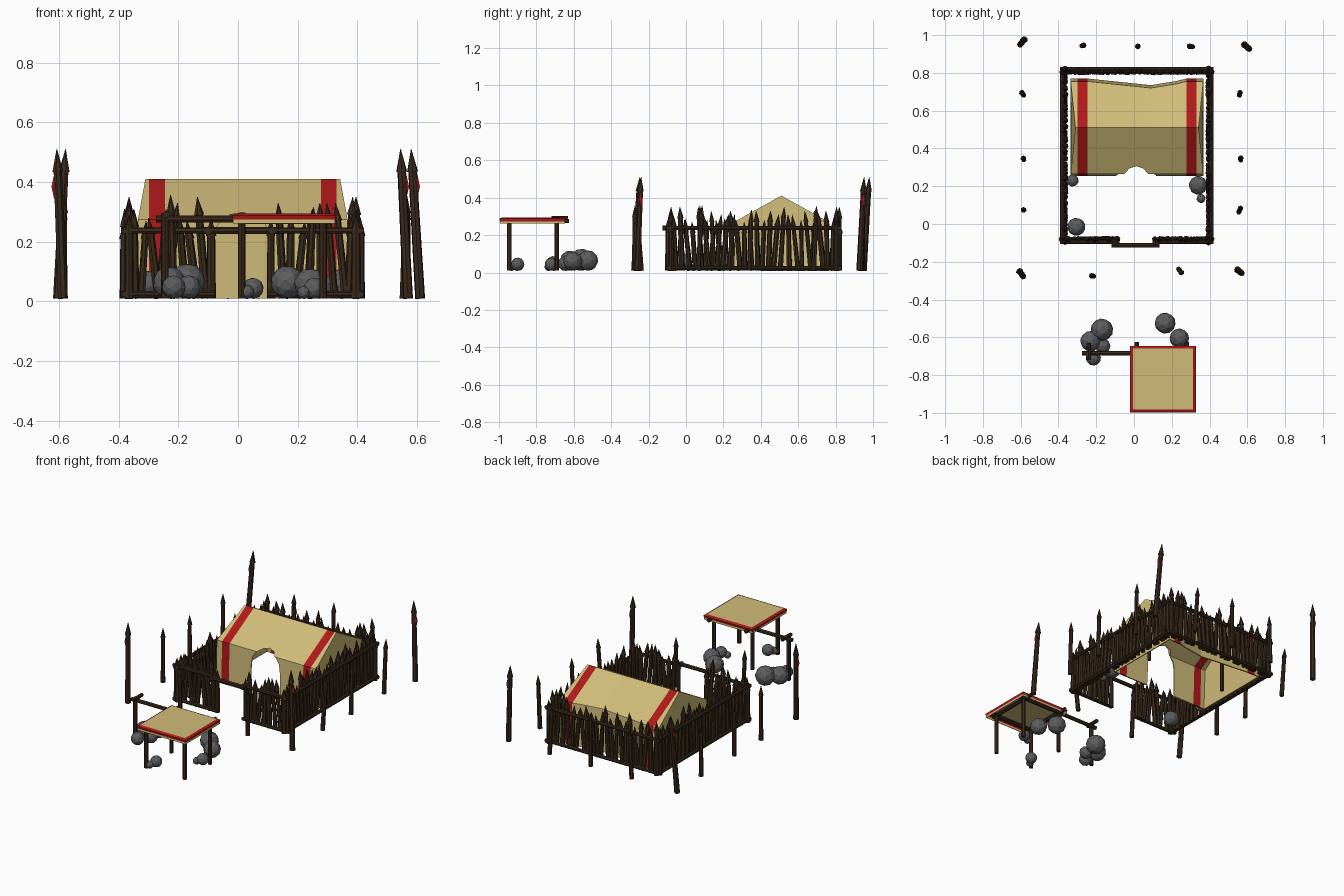
import bpy, bmesh, random
from math import sin, cos, pi
from mathutils import Vector, Matrix, Euler

if "Cube" in bpy.data.objects:
    bpy.data.objects.remove(bpy.data.objects["Cube"])

random.seed(7)


def mat(name, rgb):
    m = bpy.data.materials.new(name)
    m.diffuse_color = (*rgb, 1)
    m.use_nodes = True
    m.node_tree.nodes["Principled BSDF"].inputs["Base Color"].default_value = m.diffuse_color
    return m


WOOD = mat("dark wood", (0.04, 0.022, 0.011))
CLOTH = mat("tan cloth", (0.63, 0.50, 0.19))
RED = mat("red cloth", (0.43, 0.01, 0.01))
STONE = mat("grey stone", (0.11, 0.11, 0.115))


def finish(bm, name, *mats):
    bmesh.ops.recalc_face_normals(bm, faces=bm.faces)
    me = bpy.data.meshes.new(name)
    bm.to_mesh(me)
    bm.free()
    for m in mats:
        me.materials.append(m)
    ob = bpy.data.objects.new(name, me)
    bpy.context.collection.objects.link(ob)
    return ob


def rod(bm, a, b, r1, r2=None, sides=7):
    a, b = Vector(a), Vector(b)
    d = b - a
    m = Matrix.Translation((a + b) / 2) @ d.to_track_quat('Z', 'Y').to_matrix().to_4x4()
    bmesh.ops.create_cone(bm, cap_ends=True, segments=sides, radius1=r1,
                          radius2=r1 if r2 is None else r2, depth=d.length, matrix=m)


def stake(bm, x, y, h, r, lean, tip, z0=0.01):
    base, top = Vector((x - lean[0] / 2, y - lean[1] / 2, z0)), Vector((x + lean[0] / 2, y + lean[1] / 2, h))
    neck = top.lerp(base, tip / (h - z0))
    rod(bm, base, neck, r, r * 0.85)
    rod(bm, neck, top, r * 1.1, 0.001)


# Palisade walls: pointed stakes tied to two rails
def wall(name, a, b, inward):
    bm = bmesh.new()
    a, b = Vector(a), Vector(b)
    n = max(2, round((b - a).length / 0.034))
    along = (b - a).normalized()
    for i in range(n + 1):
        p = a.lerp(b, i / n) + Vector(inward) * 0.015
        h = random.choice((0.27, 0.28, 0.29, 0.31, 0.33, 0.35))
        t = along * random.uniform(-0.035, 0.035) * (0 < i < n)
        stake(bm, p.x, p.y, h, random.uniform(0.013, 0.017), t, 0.06)
    for z in (0.024, 0.237):
        e = along * 0.012
        rod(bm, (*(a - e), z), (*(b + e), z), 0.011)
    finish(bm, name, WOOD)


L, R, F, B = -0.38, 0.41, -0.095, 0.82
wall("fence_left", (L, F), (L, B), (1, 0))
wall("fence_right", (R, F), (R, B), (-1, 0))
wall("fence_back", (L, B), (R, B), (0, -1))
wall("fence_front_left", (L, F), (-0.09, F), (0, 1))
wall("fence_front_right", (0.11, F), (R, F), (0, 1))

# Bar over the gate
bm = bmesh.new()
rod(bm, (-0.12, -0.112, 0.237), (0.135, -0.112, 0.237), 0.012)
for x in (-0.1, 0.115):
    rod(bm, (x, -0.125, 0.237), (x, -0.08, 0.237), 0.014)
finish(bm, "gate_bar", WOOD)

# Free-standing outer stakes: tall corners, short between
bm = bmesh.new()
for x, y in ((-0.27, 0.945), (0.02, 0.94), (0.30, 0.94), (-0.59, 0.69), (0.56, 0.69), (-0.585, 0.345),
             (0.565, 0.345), (-0.585, 0.075), (0.56, 0.075), (-0.22, -0.275), (0.245, -0.25)):
    lean = (random.uniform(-0.025, 0.025), random.uniform(-0.03, 0.03))
    stake(bm, x, y, random.uniform(0.31, 0.36), 0.014, lean, 0.06)
finish(bm, "outer_short_stakes", WOOD)

bm, flags = bmesh.new(), bmesh.new()
for x, y, lx, ly in ((-0.59, 0.965, 0.025, 0.03), (0.595, 0.94, -0.03, 0.025),
                     (-0.597, -0.262, -0.02, 0.03), (0.557, -0.25, -0.025, 0.02)):
    stake(bm, x, y, 0.51, 0.017, (lx, ly), 0.075)
    px, py = x + lx * 0.27 + (0.012 if x > 0 else -0.012), y + ly * 0.27
    rod(flags, (px, py, 0.345), (px, py, 0.385), 0.002, 0.011, 5)
    rod(flags, (px, py, 0.385), (px, py, 0.425), 0.011, 0.002, 5)
finish(bm, "outer_corner_stakes", WOOD)
finish(flags, "red_markers", RED)

# Tent: profile swept along x, with red bands near the ends
bm = bmesh.new()
profile = [(0.255, 0.01), (0.265, 0.275), (0.51, 0.411), (0.755, 0.275), (0.77, 0.01)]
sections = [(-0.31, 0), (-0.298, 0), (-0.245, 0), (0.09, 0.035), (0.23, 0.012), (0.278, 0), (0.33, 0), (0.342, 0)]
rings = []
for i, (x, sag) in enumerate(sections):
    flare = -0.025 if i == 0 else 0.025 if i == len(sections) - 1 else 0
    rings.append([bm.verts.new((x + (flare if z < 0.3 else 0), y - (sag if k > 2 else 0), z))
                  for k, (y, z) in enumerate(profile)])
for i in range(len(rings) - 1):
    for k in range(4):
        f = bm.faces.new((rings[i][k], rings[i][k + 1], rings[i + 1][k + 1], rings[i + 1][k]))
        f.material_index = int(i in (1, 5))
bm.faces.new(rings[0])
bm.faces.new(rings[-1][::-1])
tent = finish(bm, "tent", CLOTH, RED)
s = tent.modifiers.new("thickness", 'SOLIDIFY')
s.thickness = 0.008

# Arched doorway cutter
bm = bmesh.new()
arch = [(-0.095, -0.05), (-0.09, 0.17)]
arch += [(0.012 - 0.1 * cos(pi * t / 8), 0.2 + 0.098 * sin(pi * t / 8)) for t in range(9)]
arch += [(0.114, 0.17), (0.119, -0.05)]
face = bm.faces.new([bm.verts.new((x, 0.2, z)) for x, z in arch])
ext = bmesh.ops.extrude_face_region(bm, geom=[face])
bmesh.ops.translate(bm, vec=(0, 0.2, 0), verts=[v for v in ext["geom"] if isinstance(v, bmesh.types.BMVert)])
cutter = finish(bm, "doorway_cutter", CLOTH)
cutter.hide_render = True
cutter.hide_set(True)
b = tent.modifiers.new("doorway", 'BOOLEAN')
b.operation, b.solver, b.object = 'DIFFERENCE', 'EXACT', cutter

# Tent poles
bm = bmesh.new()
for x in (-0.27, 0.3):
    rod(bm, (x, 0.5, 0.01), (x, 0.5, 0.395), 0.012)
finish(bm, "tent_poles", WOOD)

# Canopy cloth: stacked rectangular rings, red rim and tan fringe
bm = bmesh.new()
rings = []
for d, z in ((0, 0.262), (0, 0.274), (0.003, 0.288), (-0.012, 0.295)):
    x0, x1, y0, y1 = -0.017 - d, 0.325 + d, -0.995 - d, -0.648 + d
    rings.append([bm.verts.new((x, y, z)) for x, y in ((x0, y0), (x1, y0), (x1, y1), (x0, y1))])
for i in range(3):
    for k in range(4):
        f = bm.faces.new((rings[i][k], rings[i][(k + 1) % 4], rings[i + 1][(k + 1) % 4], rings[i + 1][k]))
        f.material_index = int(i > 0)
bm.faces.new(rings[3])
canopy = finish(bm, "canopy_cloth", CLOTH, RED)
s = canopy.modifiers.new("thickness", 'SOLIDIFY')
s.thickness = 0.005

# Canopy frame with the open side arm
bm = bmesh.new()
for x, y, h in ((0.012, -0.945, 0.28), (0.285, -0.945, 0.28), (0.012, -0.69, 0.28), (0.285, -0.69, 0.28), (-0.245, -0.69, 0.295)):
    rod(bm, (x, y, 0.01), (x, y, h), 0.013)
for x in (0.015, 0.28):
    rod(bm, (x, -0.98, 0.275), (x, -0.625, 0.275), 0.012)
rod(bm, (-0.24, -0.72, 0.29), (-0.24, -0.63, 0.29), 0.012)
rod(bm, (-0.275, -0.685, 0.276), (0.31, -0.685, 0.276), 0.012)
rod(bm, (0.0, -0.945, 0.27), (0.31, -0.945, 0.27), 0.011)
finish(bm, "canopy_frame", WOOD)

# Rocks
bm = bmesh.new()
for x, y, r in ((-0.17, -0.56, 0.06), (-0.23, -0.62, 0.055), (-0.165, -0.645, 0.04), (-0.215, -0.71, 0.04),
                (0.165, -0.525, 0.056), (0.24, -0.605, 0.052), (0.255, -0.72, 0.036), (0.22, -0.735, 0.022),
                (0.05, -0.9, 0.036), (0.03, -0.935, 0.024), (-0.325, 0.23, 0.032), (-0.305, -0.015, 0.048),
                (0.34, 0.205, 0.05), (0.355, 0.135, 0.024)):
    rot = Euler([random.uniform(0, 6) for _ in range(3)]).to_matrix().to_4x4()
    bmesh.ops.create_icosphere(bm, subdivisions=2, radius=r, matrix=Matrix.Translation((x, y, r + 0.008)) @ rot)
finish(bm, "rocks", STONE)
